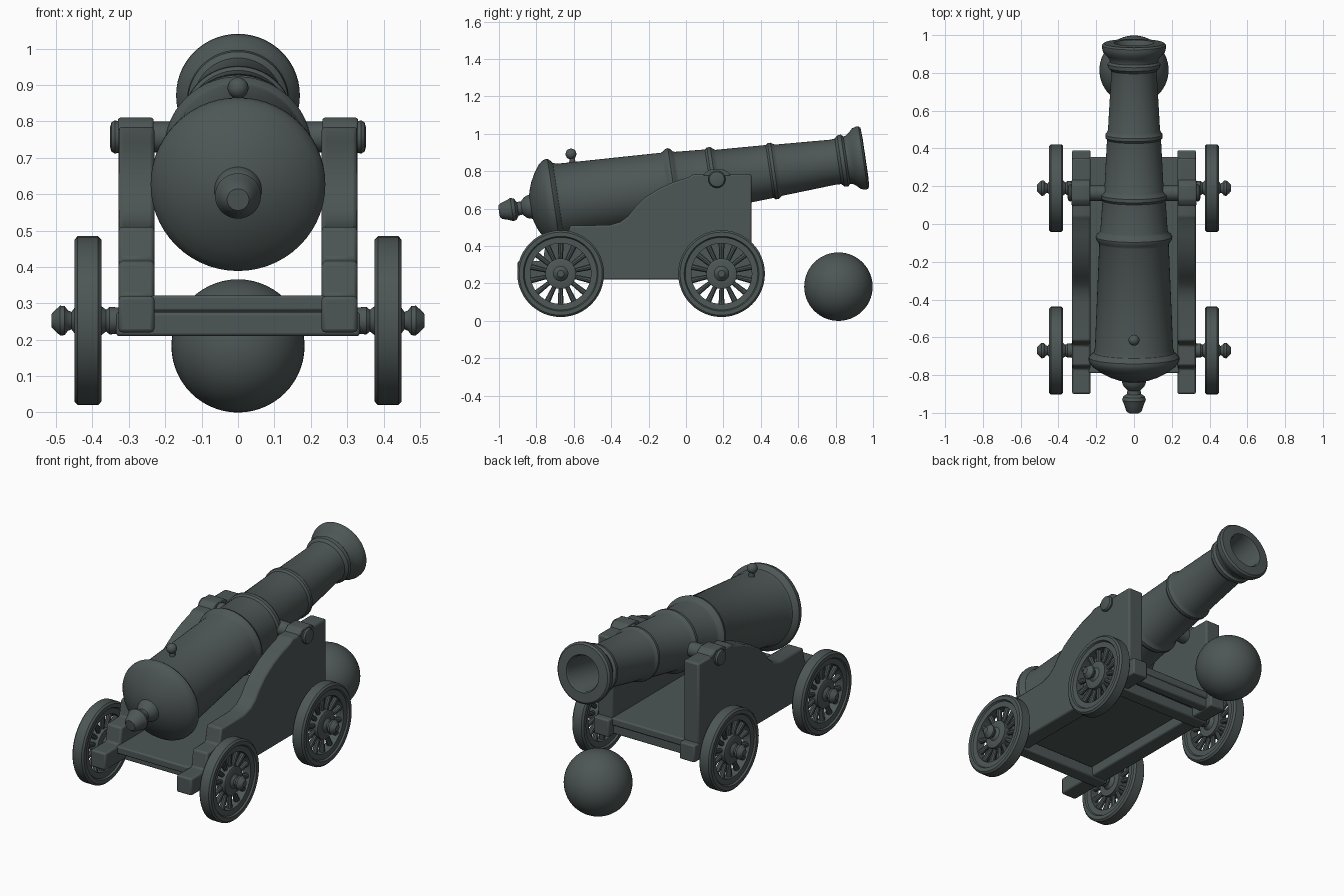
import bpy, bmesh, math
from mathutils import Matrix, Vector

if "Cube" in bpy.data.objects:
    bpy.data.objects.remove(bpy.data.objects["Cube"])

iron = bpy.data.materials.new("dark_iron")
iron.diffuse_color = (0.075, 0.095, 0.092, 1)
iron.use_nodes = True
iron.node_tree.nodes["Principled BSDF"].inputs["Base Color"].default_value = iron.diffuse_color


def finish(name, bm, matrix=Matrix(), bevel=0.0, angle=35):
    bmesh.ops.recalc_face_normals(bm, faces=bm.faces)
    me = bpy.data.meshes.new(name)
    bm.to_mesh(me)
    bm.free()
    me.transform(matrix)
    me.materials.append(iron)
    me.shade_smooth()
    me.set_sharp_from_angle(angle=math.radians(angle))
    ob = bpy.data.objects.new(name, me)
    bpy.context.collection.objects.link(ob)
    if bevel:
        m = ob.modifiers.new("bevel", 'BEVEL')
        m.width, m.segments, m.limit_method = bevel, 2, 'ANGLE'
    return ob


def lathe(name, profile, matrix, n=48, closed=False, angle=35):
    """Spin (distance along y, radius) points around the y axis."""
    bm = bmesh.new()
    rings = []
    for a, r in profile:
        if r == 0:
            rings.append([bm.verts.new((0, a, 0))] * n)
        else:
            rings.append([bm.verts.new((r * math.cos(math.tau * i / n), a,
                                        r * math.sin(math.tau * i / n))) for i in range(n)])
    pairs = list(zip(rings, rings[1:])) + ([(rings[-1], rings[0])] if closed else [])
    for p, q in pairs:
        for i in range(n):
            j = (i + 1) % n
            bm.faces.new(list(dict.fromkeys((p[i], p[j], q[j], q[i]))))
    return finish(name, bm, matrix, angle=angle)


def box(name, x0, x1, y0, y1, z0, z1, bevel=0.008):
    bm = bmesh.new()
    bmesh.ops.create_cube(bm, size=1)
    mat = (Matrix.Translation(((x0 + x1) / 2, (y0 + y1) / 2, (z0 + z1) / 2))
           @ Matrix.Diagonal((abs(x1 - x0), y1 - y0, z1 - z0, 1)))
    return finish(name, bm, mat, bevel)


def slab(name, outline, x0, x1, bevel=0.01):
    """Extrude a (y, z) outline along x."""
    bm = bmesh.new()
    f = bm.faces.new([bm.verts.new((x0, y, z)) for y, z in outline])
    ext = bmesh.ops.extrude_face_region(bm, geom=[f])
    bmesh.ops.translate(bm, vec=(x1 - x0, 0, 0),
                        verts=[v for v in ext["geom"] if isinstance(v, bmesh.types.BMVert)])
    return finish(name, bm, bevel=bevel)


def ball(name, centre, r, n=48):
    bm = bmesh.new()
    bmesh.ops.create_uvsphere(bm, u_segments=n, v_segments=n // 2, radius=r)
    return finish(name, bm, Matrix.Translation(centre))


# Barrel with knob, rings, flared muzzle and bore, tilted upward
tilt = Matrix.Translation((0, 0.165, 0.757)) @ Matrix.Rotation(math.radians(8.4), 4, 'X')
barrel = [(-1.178, 0), (-1.177, .03), (-1.165, .042), (-1.13, .053), (-1.108, .063), (-1.09, .057),
          (-1.076, .037), (-1.055, .035), (-1.035, .055), (-1.02, .062), (-1.005, .065),
          (-1.0, .085), (-.985, .128), (-.96, .175), (-.93, .218), (-.91, .234), (-.895, .24),
          (-.88, .24), (-.868, .23), (-.855, .214), (-.83, .207),
          (-.275, .184), (-.262, .19), (-.25, .201), (-.235, .203), (-.222, .196), (-.212, .183), (-.2, .178),
          (-.04, .167), (-.028, .176), (-.01, .176), (.002, .166), (.015, .157),
          (.285, .143), (.296, .152), (.312, .152), (.324, .143), (.335, .138),
          (.63, .121), (.655, .123), (.67, .138), (.69, .14), (.702, .128), (.715, .13),
          (.735, .145), (.755, .164), (.775, .17), (.79, .17), (.8, .16), (.803, .105), (.79, .098),
          (.3, .095), (.28, 0)]
lathe("cannon_barrel", barrel, tilt, 56)

# Sight bead on its stem
ball("sight_bead", (0, -0.615, 0.892), 0.029, 20)
lathe("sight_stem", [(.0, .018), (.06, .014)],
      Matrix.Translation((0, -0.608, 0.825)) @ Matrix.Rotation(math.pi / 2, 4, 'X'), 16)

# Cannonball
ball("cannonball", (0, 0.815, 0.183), 0.183, 56)

# Stepped cheek outline in (y, z)
cheek = [(-.9, .22), (.35, .22), (.35, .785), (.04, .785), (.015, .768), (-.06, .745), (-.14, .71),
         (-.22, .66), (-.275, .605), (-.31, .56), (-.35, .53), (-.41, .512), (-.62, .51),
         (-.64, .42), (-.75, .415), (-.765, .32), (-.9, .32)]

rim = [(-.028, .232), (.028, .232), (.0375, .222), (.0375, .2), (.028, .194), (.026, .162),
       (-.026, .162), (-.028, .194), (-.0375, .2), (-.0375, .222)]
hub = [(-.0925, .035), (-.06, .038), (-.05, .03), (-.03, .045), (-.028, .082), (.028, .082), (.033, .07),
       (.033, .04), (.045, .024), (.055, .028), (.064, .04), (.076, .041), (.092, .027), (.1, .018), (.1, 0)]
spokes = 14

for side, s in (("right", 1), ("left", -1)):
    slab(side + "_cheek", cheek, s * .23, s * .328)
    box(side + "_front_rail_end", s * .23, s * .328, .3, .39, .22, .32)
    turn = Matrix.Rotation(-s * math.pi / 2, 4, 'Z')
    # Trunnion with rounded end, and the strap over it
    lathe(side + "_trunnion", [(.1, .042), (.2, .042), (.325, .042), (.338, .046), (.348, .04), (.352, .025), (.352, 0)],
          Matrix.Translation((0, .165, .757)) @ turn, 24)
    slab(side + "_trunnion_strap", [(.09, .775), (.24, .775), (.225, .795), (.2, .81), (.13, .81), (.105, .795)],
         s * .232, s * .33, 0.006)
    # Wheels
    for end, y in (("back", -.67), ("front", .19)):
        place = Matrix.Translation((s * .4125, y, .2525)) @ turn
        tag = f"{side}_{end}_wheel"
        lathe(tag + "_rim", rim, place, 48, closed=True)
        lathe(tag + "_hub", hub, place, 28)
        bm = bmesh.new()
        for k in range(spokes):
            m = (Matrix.Rotation(math.tau * k / spokes, 4, 'Y')
                 @ Matrix.Translation((0, 0, .12)))
            bmesh.ops.create_cone(bm, segments=10, cap_ends=True, radius1=.012, radius2=.017,
                                  depth=.1, matrix=m)
        finish(tag + "_spokes", bm, place)

# Floor plank and axle beams between the cheeks
box("carriage_floor", -.24, .24, -.79, .355, .278, .322)
for end, y in (("back", -.67), ("front", .19)):
    box(end + "_axle_beam", -.335, .335, y - .04, y + .04, .21, .275)
box("front_cross_beam", -.24, .24, .29, .345, .225, .285)
